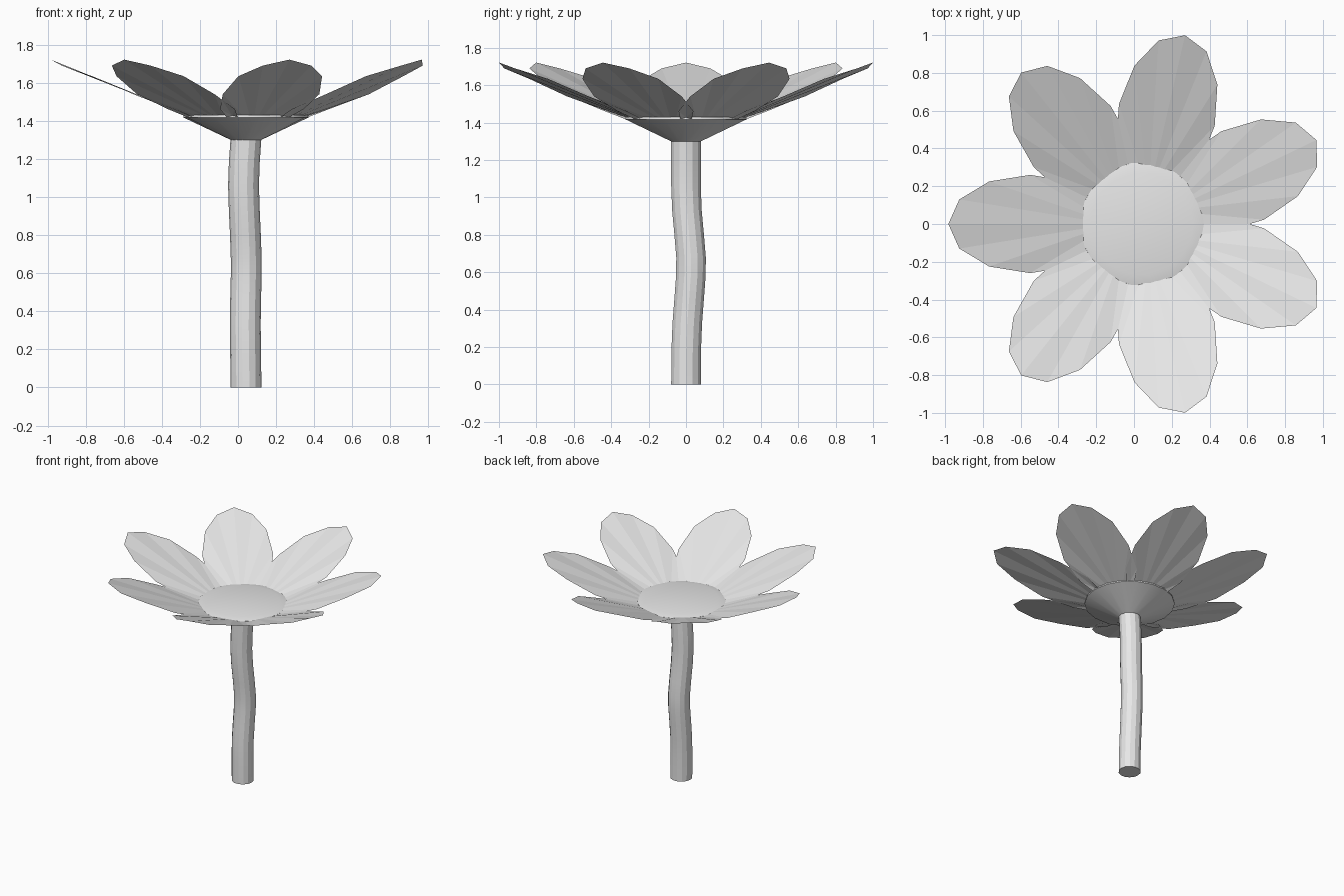
import bpy, bmesh
from math import sin, cos, pi, radians

cube = bpy.data.objects.get("Cube")
if cube:
    bpy.data.objects.remove(cube)

CX = 0.042  # flower axis

grey = bpy.data.materials.new("light_grey")
grey.use_nodes = True
grey.diffuse_color = (0.8, 0.8, 0.8, 1)
grey.node_tree.nodes["Principled BSDF"].inputs["Base Color"].default_value = (0.8, 0.8, 0.8, 1)


def make_object(name, bm, smooth):
    mesh = bpy.data.meshes.new(name)
    bm.to_mesh(mesh)
    bm.free()
    mesh.materials.append(grey)
    obj = bpy.data.objects.new(name, mesh)
    bpy.context.collection.objects.link(obj)
    if smooth:
        bpy.ops.object.select_all(action='DESELECT')
        obj.select_set(True)
        bpy.context.view_layer.objects.active = obj
        bpy.ops.object.shade_smooth_by_angle(angle=radians(20))
    return obj


def loft(name, rings, sides, smooth):
    """Capped tube through rings of (x, y, z, radius)."""
    bm = bmesh.new()
    loops = [[bm.verts.new((x + r * cos(2 * pi * i / sides),
                            y + r * sin(2 * pi * i / sides), z))
              for i in range(sides)] for x, y, z, r in rings]
    for low, high in zip(loops, loops[1:]):
        for i in range(sides):
            j = (i + 1) % sides
            bm.faces.new((low[i], low[j], high[j], high[i]))
    bm.faces.new(loops[0][::-1])
    bm.faces.new(loops[-1])
    return make_object(name, bm, smooth)


# Gently swaying stem: x, y, z of its centre line
path = [(CX, 0, 0), (0.04, 0.001, 0.18), (0.038, 0.007, 0.33), (0.04, 0.017, 0.46),
        (0.043, 0.026, 0.58), (0.043, 0.027, 0.68), (0.039, 0.017, 0.8),
        (0.033, 0.005, 0.93), (0.029, 0, 1.06), (0.033, 0, 1.18), (CX, 0, 1.31)]
loft("stem", [(x, y, z, 0.081) for x, y, z in path], 14, True)

# Conical receptacle with a bevelled flat top
profile = [(0.081, 1.3), (0.33, 1.418), (0.328, 1.429), (0.272, 1.442)]
loft("flower_centre", [(CX, 0, z, r) for r, z in profile], 18, True)


# Seven thin oval petals, each a fan of faint pleats from the root
def petal(index, count=7, points=12):
    turn = pi + 2 * pi * index / count
    bm = bmesh.new()
    verts = []
    for k in range(points):
        a = pi + 2 * pi * k / points
        along, across = 0.592 + 0.433 * cos(a), 0.26 * sin(a)
        pleat = 0.004 * (-1) ** k if k else 0
        z = 1.717 - 0.4 * (1.025 - along) + pleat
        verts.append(bm.verts.new((CX + along * cos(turn) - across * sin(turn),
                                   along * sin(turn) + across * cos(turn), z)))
    for k in range(1, points - 1):
        bm.faces.new((verts[0], verts[k], verts[k + 1]))
    make_object(f"petal_{index + 1}", bm, False)


for n in range(7):
    petal(n)
